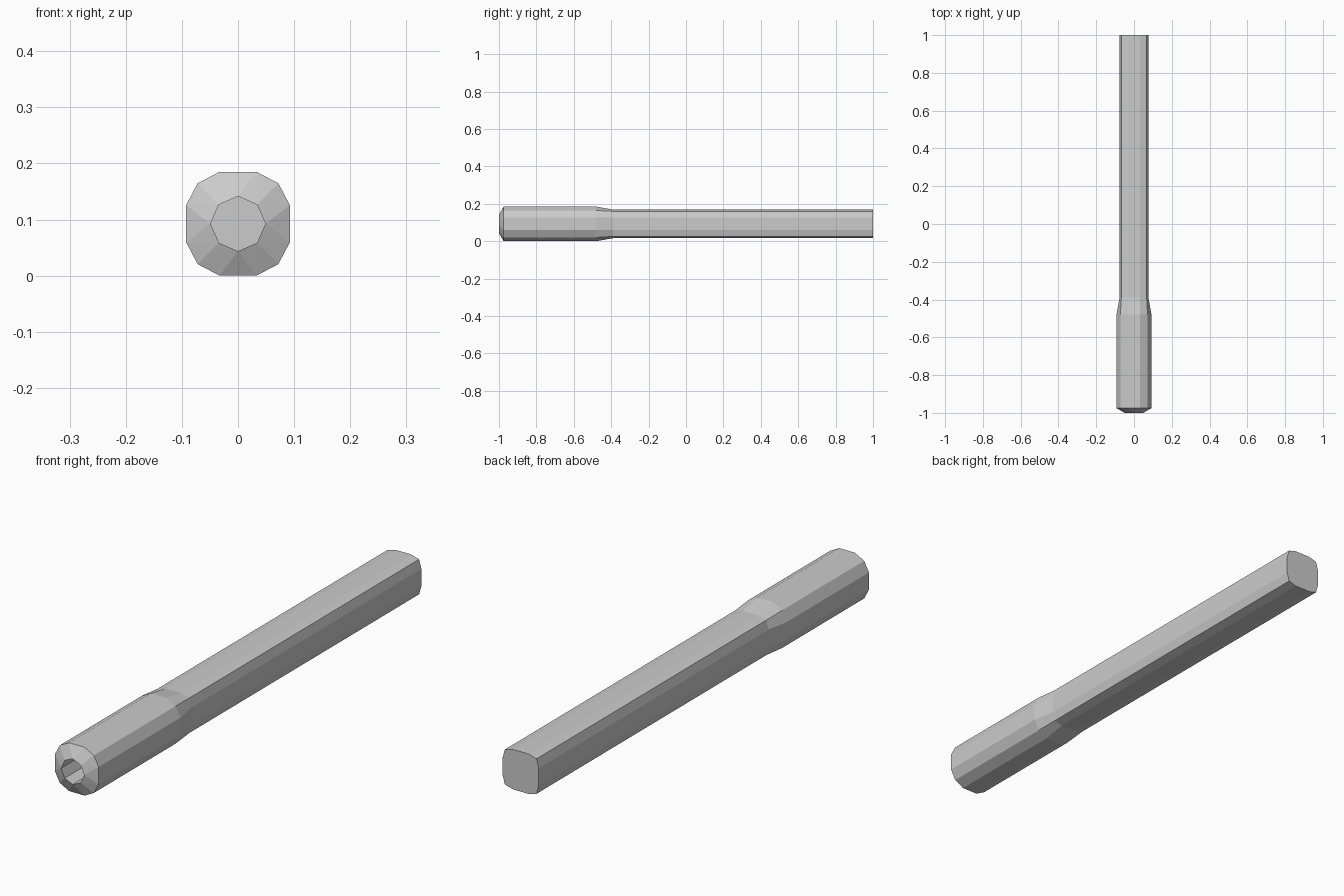
import bpy, bmesh

if "Cube" in bpy.data.objects:
    bpy.data.objects.remove(bpy.data.objects["Cube"])

CZ = 0.0925  # height of the axis


def rounded_square(a, b, c):
    """12-sided section: flats at a, corners at b, flat half-width c; starts at top."""
    quarter = [(c, a), (b, b), (a, c)]
    pts = []
    for _ in range(4):
        pts += quarter
        quarter = [(z, -x) for x, z in quarter]
    return pts


def octagon(r, d):
    """8-sided section: points on the axes at r, diagonals at d."""
    return [(0, r), (d, d), (r, 0), (d, -d), (0, -r), (-d, -d), (-r, 0), (-d, d)]


bm = bmesh.new()


def ring(pts, y):
    return [bm.verts.new((x, y, CZ + z)) for x, z in pts]


def bridge(r1, r2):
    n = len(r1)
    for i in range(n):
        j = (i + 1) % n
        bm.faces.new((r1[i], r1[j], r2[j], r2[i]))


# Outer skin: grip, taper, shaft
grip = rounded_square(0.0925, 0.072, 0.033)
shaft = rounded_square(0.0765, 0.067, 0.033)
outer = [ring(grip, -0.975), ring(grip, -0.48), ring(shaft, -0.39), ring(shaft, 1.0)]
for r1, r2 in zip(outer, outer[1:]):
    bridge(r1, r2)
bm.faces.new(outer[-1])

# Octagonal socket in the front end
rim = ring(octagon(0.049, 0.034), -1.0)
floor = ring(octagon(0.049, 0.034), -0.8)
bridge(rim, floor)
bm.faces.new(floor)

# Bevelled nose joining the 12-sided grip to the 8-sided rim
front = outer[0]
for k in range(4):
    top, side, low = front[3 * k], front[3 * k + 1], front[3 * k + 2]
    nxt = front[(3 * k + 3) % 12]
    diag, point, diag2 = rim[2 * k + 1], rim[(2 * k + 2) % 8], rim[(2 * k + 3) % 8]
    bm.faces.new((top, side, diag))
    bm.faces.new((side, low, diag))
    bm.faces.new((low, point, diag))
    bm.faces.new((low, nxt, point))
    bm.faces.new((nxt, diag2, point))

bmesh.ops.recalc_face_normals(bm, faces=bm.faces[:])
mesh = bpy.data.meshes.new("handle_rod")
bm.to_mesh(mesh)
bm.free()
obj = bpy.data.objects.new("handle_rod", mesh)
bpy.context.collection.objects.link(obj)
